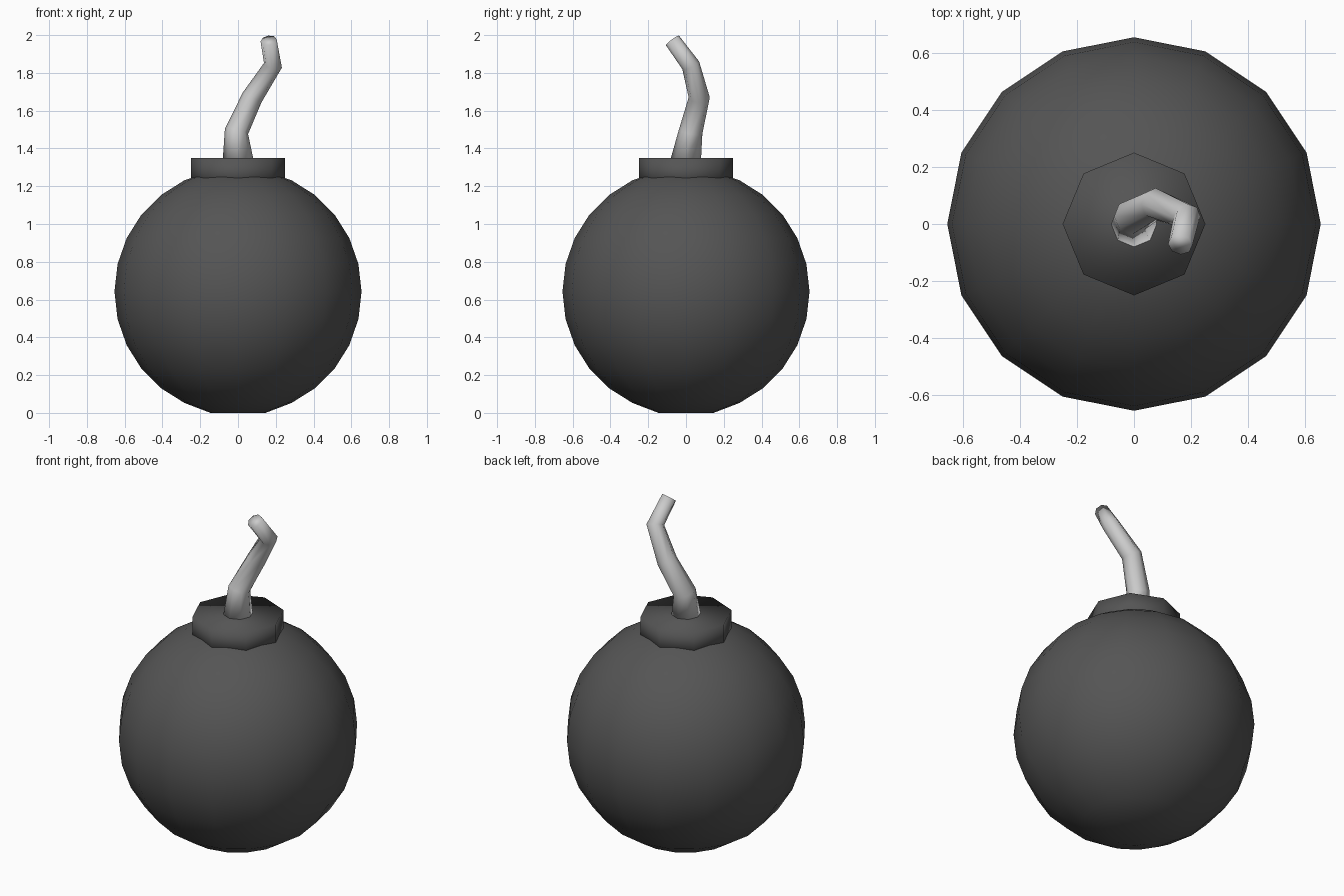
import bpy, bmesh, math
from mathutils import Vector

if "Cube" in bpy.data.objects:
    bpy.data.objects.remove(bpy.data.objects["Cube"])


def tube(name, rings, color=None):
    """Loft stacked rings of points into a capped, smooth-shaded mesh."""
    bm = bmesh.new()
    loops = [[bm.verts.new(p) for p in ring] for ring in rings]
    n = len(loops[0])
    for a, b in zip(loops, loops[1:]):
        for i in range(n):
            j = (i + 1) % n
            bm.faces.new((a[i], a[j], b[j], b[i]))
    bm.faces.new(loops[0][::-1])
    bm.faces.new(loops[-1])
    for f in bm.faces:
        f.smooth = True
    mesh = bpy.data.meshes.new(name)
    bm.to_mesh(mesh)
    bm.free()
    obj = bpy.data.objects.new(name, mesh)
    bpy.context.collection.objects.link(obj)
    if color:
        mat = bpy.data.materials.new(name + "_paint")
        mat.diffuse_color = color
        mat.use_nodes = True
        mat.node_tree.nodes["Principled BSDF"].inputs["Base Color"].default_value = mat.diffuse_color
        mesh.materials.append(mat)
    return obj


def ring(center, radius, sides, axis=Vector((0, 0, 1))):
    """Regular polygon around a centre, perpendicular to axis."""
    rot = Vector((0, 0, 1)).rotation_difference(axis)
    return [Vector(center) + rot @ Vector((radius * math.cos(t), radius * math.sin(t), 0))
            for t in (2 * math.pi * i / sides for i in range(sides))]


DARK = (0.09, 0.09, 0.09, 1)

# Round body: 16 sides, latitude rings, flattened at the bottom
R, CZ, STEPS = 0.654, 0.642, 14
body = []
for k in range(-6, 7):
    a = math.pi * k / STEPS
    z = 0.0 if k == -6 else CZ + R * math.sin(a)
    body.append(ring((0, 0, z), R * math.cos(a), 16))
tube("body", body, DARK)

# Octagonal collar
tube("collar", [ring((0, 0, z), 0.25, 8) for z in (1.2, 1.35)], DARK)

# Curling, tapered fuse
path = [((0, 0, 1.35), 0.08), ((-0.008, 0.025, 1.49), 0.063),
        ((0.075, 0.07, 1.67), 0.056), ((0.185, 0.025, 1.84), 0.049),
        ((0.162, -0.072, 1.972), 0.043)]
pts = [Vector(p) for p, _ in path]
fuse = []
for i, (p, r) in enumerate(path):
    axis = pts[min(i + 1, len(pts) - 1)] - pts[max(i - 1, 0)]
    fuse.append(ring(p, r, 8, axis.normalized() if i else Vector((0, 0, 1))))
tube("fuse", fuse)
